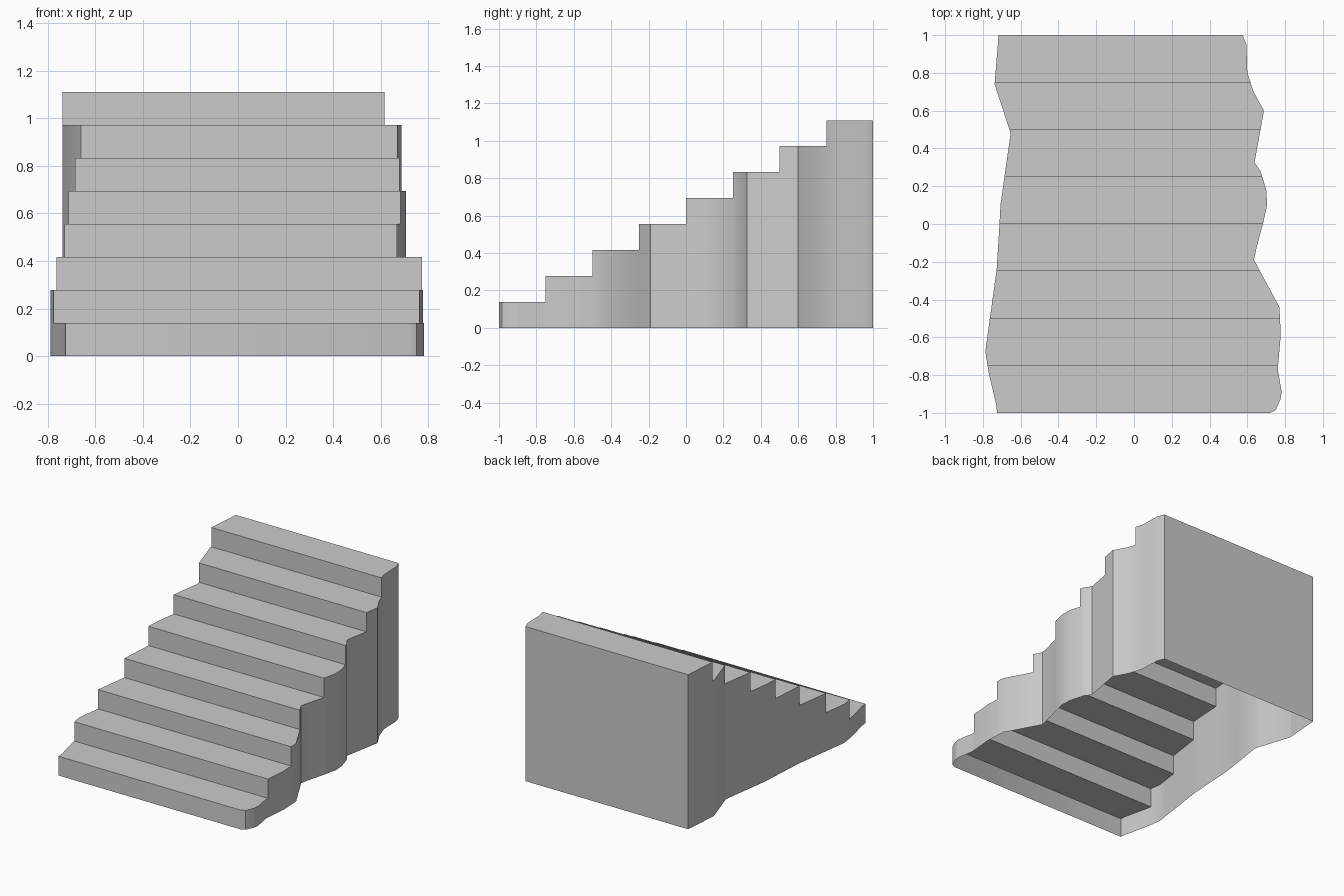
import bpy, bmesh, math

if "Cube" in bpy.data.objects:
    bpy.data.objects.remove(bpy.data.objects["Cube"])

STEPS, RUN, RISE = 8, 0.25, 1.11 / 8

# Wavy side outlines in plan, as (y, x)
LEFT = [(-1, -.725), (-.955, -.73), (-.785, -.77), (-.675, -.787), (-.6, -.777),
        (-.24, -.727), (0, -.712), (.1, -.707), (.25, -.686), (.48, -.653),
        (.74, -.738), (1, -.717)]
RIGHT = [(-1, .72), (-.985, .75), (-.93, .775), (-.89, .782), (-.77, .761),
         (-.585, .777), (-.44, .77), (-.19, .635), (-.12, .65), (.01, .685),
         (.1, .705), (.18, .70), (.28, .67), (.325, .638), (.5, .67), (.6, .688),
         (.7, .633), (.8, .60), (.95, .595), (1, .575)]


def x_at(line, y):
    for (y0, x0), (y1, x1) in zip(line, line[1:]):
        if y <= y1:
            return x0 + (x1 - x0) * (y - y0) / (y1 - y0)
    return line[-1][1]


def section(line, y0, y1):
    ys = [y0] + [y for y, _ in line if y0 + .001 < y < y1 - .001] + [y1]
    return [(x_at(line, y), y) for y in ys]


bm = bmesh.new()


def face(points):
    bm.faces.new([bm.verts.new(p) for p in points])


def wall(pts, low, high, flip):
    # Side wall of one step; first panel also meets the lower tread's corner
    for i, (a, b) in enumerate(zip(pts, pts[1:])):
        loop = [(*a, 0), (*b, 0), (*b, high), (*a, high)]
        if i == 0 and low > 0:
            loop.append((*a, low))
        if len(pts) > 1 and flip:
            loop.reverse()
        face(loop)


for i in range(STEPS):
    y0, y1 = -1 + i * RUN, -1 + (i + 1) * RUN
    low, high = i * RISE, (i + 1) * RISE
    left, right = section(LEFT, y0, y1), section(RIGHT, y0, y1)
    # Riser and tread
    face([(*left[0], low), (*right[0], low), (*right[0], high), (*left[0], high)])
    face([(*p, high) for p in right] + [(*p, high) for p in reversed(left)])
    # Side walls
    wall(right, low, high, False)
    wall(left, low, high, True)

# Back wall; the underside stays open
top = STEPS * RISE
l, r = LEFT[-1][1], RIGHT[-1][1]
face([(r, 1, 0), (l, 1, 0), (l, 1, top), (r, 1, top)])

bmesh.ops.remove_doubles(bm, verts=bm.verts[:], dist=1e-4)
mesh = bpy.data.meshes.new("staircase")
bm.to_mesh(mesh)
bm.free()
stairs = bpy.data.objects.new("staircase", mesh)
bpy.context.collection.objects.link(stairs)

bpy.context.view_layer.objects.active = stairs
stairs.select_set(True)
bpy.ops.object.shade_smooth_by_angle(angle=math.radians(35))
